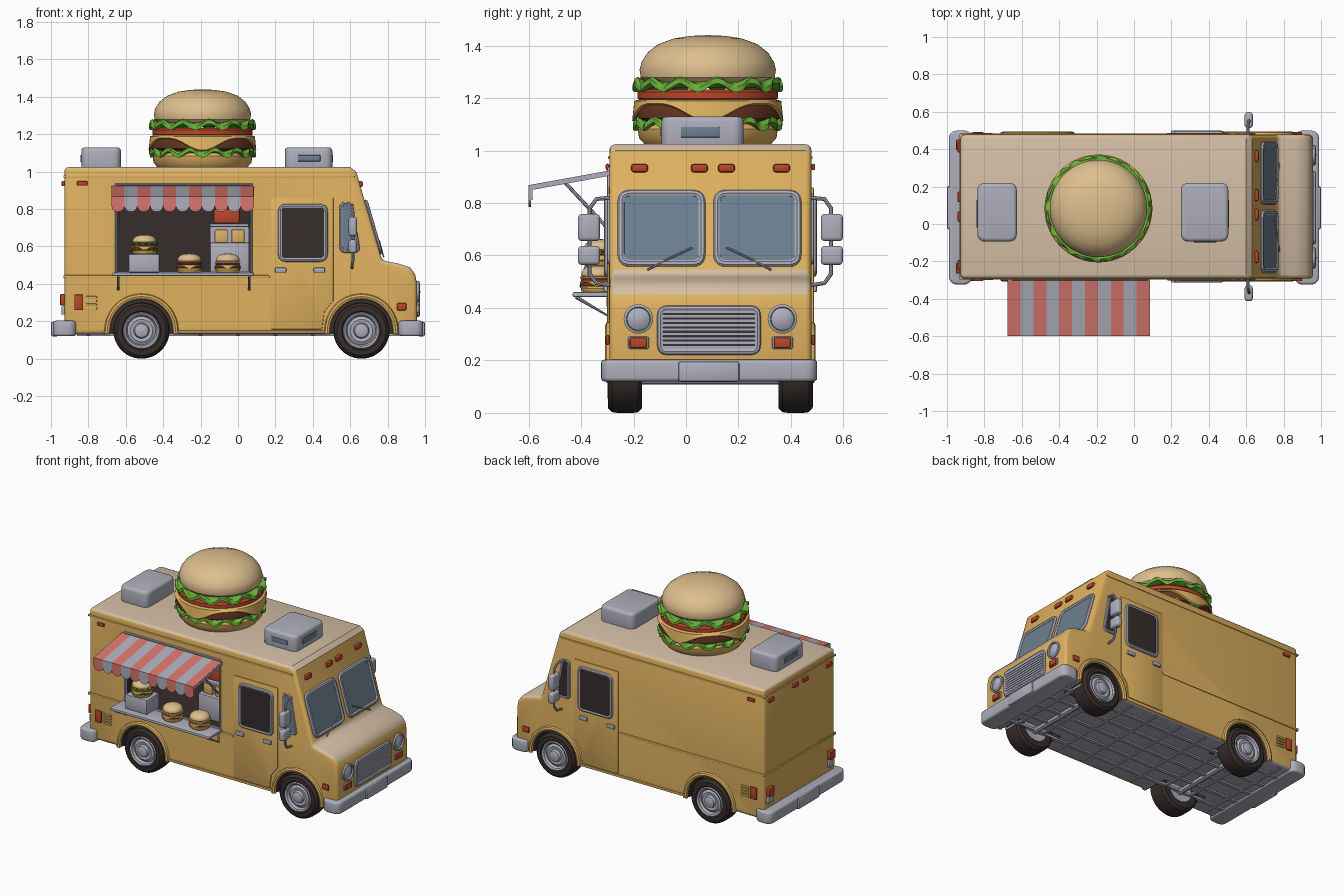
import bpy, bmesh, math
from math import sin, cos, pi, radians
from mathutils import Vector, Matrix

if "Cube" in bpy.data.objects:
    bpy.data.objects.remove(bpy.data.objects["Cube"])

YC, H = 0.093, 0.385                      # truck centre line and half width
WHEELS = (-0.516, 0.66)

def material(name, rgb):
    m = bpy.data.materials.new(name)
    lin = [(c / 255 / 12.92) if c < 10 else ((c / 255 + 0.055) / 1.055) ** 2.4 for c in rgb]
    m.diffuse_color = (*lin, 1)
    m.use_nodes = True
    m.node_tree.nodes["Principled BSDF"].inputs["Base Color"].default_value = m.diffuse_color
    return m

YELLOW = material("yellow paint", (224, 178, 96))
CREAM = material("cream", (212, 191, 165))
METAL = material("light metal", (174, 175, 188))
DARK = material("dark rubber", (54, 45, 43))
GLASS = material("blue glass", (108, 128, 144))
RED = material("lamp red", (186, 70, 40))
GREEN = material("lettuce green", (104, 178, 56))
CORAL = material("awning red", (216, 118, 108))
BROWN = material("patty brown", (102, 54, 33))
BUN = material("bun tan", (222, 191, 142))

def add(name, bm, mat):
    bmesh.ops.recalc_face_normals(bm, faces=bm.faces)
    me = bpy.data.meshes.new(name)
    bm.to_mesh(me)
    bm.free()
    me.materials.append(mat)
    ob = bpy.data.objects.new(name, me)
    bpy.context.collection.objects.link(ob)
    return ob

def bevel(bm, width, seg, angle=0.7):
    edges = [e for e in bm.edges if e.calc_face_angle(0) > angle]
    bmesh.ops.bevel(bm, geom=edges, offset=width, segments=seg, profile=0.5, affect='EDGES', clamp_overlap=True)

def prism(name, pts, offset, mat, bev=0, seg=3):
    bm = bmesh.new()
    f = bm.faces.new([bm.verts.new(p) for p in pts])
    ext = bmesh.ops.extrude_face_region(bm, geom=[f], use_keep_orig=True)
    bmesh.ops.translate(bm, vec=offset, verts=[v for v in ext['geom'] if isinstance(v, bmesh.types.BMVert)])
    bmesh.ops.recalc_face_normals(bm, faces=bm.faces)
    if bev:
        bevel(bm, bev, seg)
    return add(name, bm, mat)

def box(name, x0, x1, y0, y1, z0, z1, mat, bev=0, seg=2, corner=0):
    pts = [(x0, y0, z0), (x1, y0, z0), (x1, y1, z0), (x0, y1, z0)]
    return prism(name, rounded(pts, corner) if corner else pts, (0, 0, z1 - z0), mat, bev, seg)

def lathe(name, prof, centre, mat, n=48, scale=1, rot=Matrix()):
    """Revolve a profile of (radius, height); it may be a function of the angle."""
    bm, rings = bmesh.new(), []
    for i in range(n):
        t = 2 * pi * i / n
        pts = prof(t) if callable(prof) else prof
        rings.append([bm.verts.new(Vector(centre) + rot @ Vector((r * cos(t), r * sin(t), z)) * scale) for r, z in pts])
    for a, b in zip(rings, rings[1:] + rings[:1]):
        for j in range(len(a) - 1):
            bm.faces.new((a[j], b[j], b[j + 1], a[j + 1]))
    bmesh.ops.remove_doubles(bm, verts=bm.verts, dist=1e-5)
    return add(name, bm, mat)

def tube(name, pts, r, mat, closed=False):
    cu = bpy.data.curves.new(name, 'CURVE')
    cu.dimensions, cu.bevel_depth, cu.bevel_resolution, cu.use_fill_caps = '3D', r, 2, True
    sp = cu.splines.new('POLY')
    sp.points.add(len(pts) - 1)
    for p, q in zip(sp.points, pts):
        p.co = (*q, 1)
    sp.use_cyclic_u = closed
    tmp = bpy.data.objects.new(name + "_path", cu)
    bpy.context.collection.objects.link(tmp)
    me = bpy.data.meshes.new_from_object(tmp.evaluated_get(bpy.context.evaluated_depsgraph_get()))
    bpy.data.objects.remove(tmp)
    me.materials.clear()
    me.materials.append(mat)
    ob = bpy.data.objects.new(name, me)
    bpy.context.collection.objects.link(ob)
    return ob

def rounded(corners, r, n=5):
    out, c = [], [Vector(p) for p in corners]
    for i, p in enumerate(c):
        a = p + (c[i - 1] - p).normalized() * r
        b = p + (c[(i + 1) % len(c)] - p).normalized() * r
        out += [a * (1 - t) ** 2 + p * 2 * t * (1 - t) + b * t * t for t in (k / n for k in range(n + 1))]
    return out

def window(name, corners, out, glass, r=0.03, w=0.012):
    pts = rounded(corners, r)
    tube(name + "_frame", pts, w, METAL, True)
    prism(name + "_pane", pts, Vector(out) * 0.006, glass)

# ---- body: side profile extruded, then wheel wells and serving hatch cut out
profile = [(-0.928, 0.13), (-0.928, 1.024), (0.60, 1.024), (0.632, 1.0), (0.77, 0.525), (0.86, 0.508),
           (0.92, 0.488), (0.947, 0.452), (0.957, 0.40), (0.958, 0.13)]
body = prism("truck_body", [(x, YC - H, z) for x, z in profile], (0, 2 * H, 0), YELLOW, 0.022)
cutters = [box("hatch_cutter", -0.65, 0.07, -0.4, 0.3, 0.46, 0.93, DARK)]
for wx in WHEELS:
    for s in (-1, 1):
        cutters.append(lathe("well_cutter", [(0, -0.1), (0.17, -0.1), (0.17, 0.1), (0, 0.1)],
                             (wx, YC + s * (H - 0.07), 0.15), DARK, 48, 1, Matrix.Rotation(pi / 2, 3, 'X')))
for c in cutters:
    c.hide_render = True
    m = body.modifiers.new("cut", 'BOOLEAN')
    m.operation, m.object = 'DIFFERENCE', c
bpy.context.view_layer.update()
cut = bpy.data.meshes.new_from_object(body.evaluated_get(bpy.context.evaluated_depsgraph_get()))
body.modifiers.clear()
body.data = cut
for c in cutters:
    bpy.data.objects.remove(c)
cut.materials.clear()
for m in (YELLOW, CREAM, DARK, METAL):
    cut.materials.append(m)
for p in cut.polygons:
    c, n = p.center, p.normal
    inside = abs(c.y - YC) < H - 0.03
    hatch = inside and -0.66 < c.x < 0.08 and 0.45 < c.z < 0.94
    well = inside and any(math.hypot(c.x - w, c.z - 0.15) < 0.18 for w in WHEELS) and c.z > 0.135
    p.material_index = 2 if hatch or well else 3 if n.z < -0.7 and c.z < 0.15 else 1 if n.z > 0.45 and c.z > 0.4 else 0

# ---- body trim, bumpers, underside
box("roof_gutter", -0.934, 0.622, YC - H - 0.005, YC + H + 0.005, 0.968, 0.98, YELLOW, 0.004)
box("belt_trim", -0.934, 0.17, YC - H - 0.005, YC + H + 0.005, 0.43, 0.446, YELLOW, 0.004)
box("sill_trim", -0.33, 0.47, YC - H - 0.006, YC + H + 0.006, 0.135, 0.15, YELLOW, 0.004)
box("rear_bumper", -0.99, -0.865, -0.324, 0.50, 0.12, 0.203, METAL, 0.014, 3, 0.05)
box("front_bumper", 0.857, 0.99, -0.324, 0.50, 0.12, 0.203, METAL, 0.014, 3, 0.05)
for x, nm in ((-1.0, "rear"), (0.96, "front")):
    box(nm + "_bumper_plate", x, x + 0.04, -0.03, 0.204, 0.118, 0.198, METAL, 0.012)
for i in range(5):
    y = YC + (i - 2) * 0.13
    box("floor_rail", -0.86, 0.86, y - 0.012, y + 0.012, 0.12, 0.135, METAL)
for i in range(9):
    x = -0.8 + i * 0.2
    box("floor_rib", x - 0.01, x + 0.01, YC - 0.36, YC + 0.36, 0.124, 0.135, METAL)

# ---- wheels, axles, arches
tire = [(0.09, -0.065), (0.132, -0.065), (0.147, -0.05), (0.15, -0.03), (0.15, 0.03), (0.147, 0.05),
        (0.132, 0.065), (0.105, 0.066), (0.094, 0.055)]
hub = [(0, -0.05), (0.094, -0.06), (0.1, 0.058), (0.094, 0.067), (0.084, 0.062), (0.076, 0.045), (0.06, 0.055),
       (0.042, 0.052), (0.036, 0.07), (0.02, 0.076), (0, 0.076)]
for wx, nm in zip(WHEELS, ("rear", "front")):
    tube(nm + "_axle", [(wx, YC - 0.33, 0.13), (wx, YC + 0.33, 0.13)], 0.022, METAL)
    for s in (-1, 1):
        c = (wx, YC + s * 0.325, 0.15)
        rot = Matrix.Rotation(-s * pi / 2, 3, 'X')
        lathe(nm + "_tire", tire, c, DARK, 48, 1, rot)
        lathe(nm + "_hub", hub, c, METAL, 32, 1, rot)
        arch = [(wx + 0.182 * cos(t), YC + s * H, 0.15 + 0.182 * sin(t)) for t in (pi * k / 20 for k in range(21))]
        tube(nm + "_arch", [(wx + 0.185, YC + s * H, 0.132)] + arch + [(wx - 0.185, YC + s * H, 0.132)], 0.016, YELLOW)

# ---- both sides: doors, windows, lamps, mirrors
for s, nm in ((-1, "right"), (1, "left")):
    Y = YC + s * H
    out = (0, s, 0)
    def slab(name, x0, x1, z0, z1, d, mat, bev=0.004):
        return box(name, x0, x1, min(Y, Y + s * d), max(Y, Y + s * d), z0, z1, mat, bev)
    door = [(0.176, 0.157), (0.45, 0.157), (0.462, 0.25), (0.51, 0.31), (0.51, 0.86), (0.176, 0.86)]
    prism(nm + "_door", [(x, Y, z) for x, z in door], (0, s * 0.009, 0), YELLOW, 0.004, 2)
    Yd = Y + s * 0.009
    window(nm + "_door_window", [(0.226, Yd, 0.815), (0.468, Yd, 0.815), (0.468, Yd, 0.53), (0.226, Yd, 0.53)], out, DARK)
    window(nm + "_quarter_window", [(0.552, Y, 0.83), (0.60, Y, 0.83), (0.645, Y, 0.575), (0.552, Y, 0.575)], out,
           GLASS if s < 0 else DARK, 0.025, 0.01)
    for x in (0.228, 0.435):
        slab(nm + "_door_handle", x - 0.03, x + 0.03, 0.46, 0.487, 0.022, METAL, 0.006)
    slab(nm + "_tail_side_lamp", -0.875, -0.828, 0.26, 0.342, 0.012, RED)
    for k in range(4):
        slab(nm + "_louvre", -0.815, -0.755, 0.262 + k * 0.02, 0.274 + k * 0.02, 0.008, YELLOW, 0.002)
    slab(nm + "_rear_marker", -0.86, -0.805, 0.925, 0.95, 0.014, RED, 0.006)
    slab(nm + "_front_side_lamp", 0.85, 0.9, 0.258, 0.298, 0.014, RED, 0.008)
    bar = [(0.61, Y, 0.82), (0.61, Y + s * 0.05, 0.815), (0.615, Y + s * 0.075, 0.78), (0.615, Y + s * 0.075, 0.53),
           (0.61, Y + s * 0.05, 0.495), (0.61, Y, 0.487)]
    tube(nm + "_mirror_bar", bar, 0.008, METAL)
    for z0, z1 in ((0.655, 0.758), (0.564, 0.636)):
        ya, yb = sorted((Y + s * 0.036, Y + s * 0.12))
        box(nm + "_mirror", 0.592, 0.635, ya, yb, z0, z1, METAL, 0.014, 3)
    # tail lamps on the rear face
    yr = YC + s * 0.33
    box(nm + "_tail_lamp", -0.952, -0.92, yr - 0.028, yr + 0.028, 0.285, 0.345, RED, 0.006)
    box(nm + "_reverse_lamp", -0.945, -0.92, yr - 0.028, yr + 0.028, 0.235, 0.28, METAL, 0.006)
    # headlights and turn signals
    yh = YC + s * 0.2745
    lathe(nm + "_headlight", [(0.056, 0), (0.056, 0.02), (0.046, 0.024), (0.043, 0.014), (0.025, 0.024), (0, 0.027)],
          (0.948, yh, 0.358), METAL, 32, 1, Matrix.Rotation(pi / 2, 3, 'Y'))
    box(nm + "_turn_signal_base", 0.95, 0.966, yh - 0.04, yh + 0.04, 0.243, 0.291, METAL, 0.007)
    box(nm + "_turn_signal", 0.95, 0.974, yh - 0.033, yh + 0.033, 0.247, 0.287, RED, 0.007)

# ---- front: windscreens, wipers, grille, roof lamps
wx = lambda z: 0.772 - (z - 0.525) * 0.29
for y0, y1, nm in ((-0.247, 0.06, "right"), (0.118, 0.426, "left")):
    window(nm + "_windscreen", [(wx(z), y, z) for y, z in ((y0, 0.836), (y1, 0.836), (y1, 0.57), (y0, 0.57))],
           (0.96, 0, 0.28), GLASS, 0.035, 0.014)
for a, b in ((-0.147, 0.025), (0.325, 0.154)):
    tube("wiper", [(wx(0.545) + 0.012, a, 0.545), (wx(0.6) + 0.016, (a + b) / 2, 0.59), (wx(0.63) + 0.014, b, 0.63)], 0.004, METAL)
window("grille", [(0.96, y, z) for y, z in ((-0.097, 0.396), (0.272, 0.396), (0.272, 0.234), (-0.097, 0.234))], (0.5, 0, 0), DARK, 0.025, 0.013)
for k in range(9):
    z = 0.244 + k * 0.0168
    box("grille_slat", 0.95, 0.97, -0.095, 0.27, z, z + 0.0125, METAL)
for y in (-0.177, 0.051, 0.154, 0.364):
    box("front_roof_lamp", 0.62, 0.668, y - 0.032, y + 0.032, 0.917, 0.949, RED, 0.01)
for y in (-0.22, 0.04, 0.145, 0.41):
    box("rear_roof_lamp", -0.944, -0.92, y - 0.028, y + 0.028, 0.922, 0.95, RED, 0.008)

# ---- roof vents
for x0, x1, nm in ((-0.838, -0.626, "rear"), (0.25, 0.505, "front")):
    box(nm + "_vent", x0, x1, -0.094, 0.22, 1.0, 1.13, METAL, 0.02, 3, 0.045)
box("front_vent_slot_side", 0.32, 0.44, -0.098, -0.09, 1.055, 1.088, GLASS, 0.003)
box("front_vent_slot", 0.5, 0.508, -0.02, 0.13, 1.05, 1.09, GLASS, 0.003)
box("rear_vent_slot", -0.842, -0.833, -0.02, 0.13, 1.05, 1.09, GLASS, 0.003)

# ---- burgers
def lettuce(z, k):
    def f(t):
        w, r = 0.014 * sin(k * t), 0.281 + 0.006 * cos(2 * k * t + 1)
        return [(0, z + 0.01), (0.235, z + 0.012), (0.27, z + w + 0.016), (r, z + w * 1.2 + 0.008), (r, z + w * 1.2 - 0.012),
                (0.265, z + w - 0.012), (0.235, z - 0.01), (0, z - 0.01)]
    return f

def cheese(t):
    d = 0.157 - 0.065 * (0.5 + 0.5 * cos(4 * t)) ** 1.6
    return [(0, 0.172), (0.26, 0.172), (0.28, 0.166), (0.288, d), (0.28, d - 0.006), (0.272, 0.152), (0, 0.152)]

def burger(name, c, s, n, salad=True):
    parts = [("bottom_bun", [(0, 0), (0.24, 0), (0.262, 0.025), (0.267, 0.06), (0.25, 0.085), (0, 0.085)], YELLOW),
             ("low_lettuce", lettuce(0.08, 13), GREEN),
             ("patty", [(0, 0.085), (0.25, 0.085), (0.276, 0.1), (0.279, 0.14), (0.27, 0.16), (0, 0.16)], BROWN),
             ("cheese", cheese, YELLOW),
             ("tomato", [(0, 0.168), (0.255, 0.168), (0.268, 0.176), (0.268, 0.2), (0.255, 0.21), (0, 0.21)], RED),
             ("top_lettuce", lettuce(0.228, 12), GREEN),
             ("top_bun", [(0, 0.235), (0.235, 0.235), (0.255, 0.255), (0.26, 0.285), (0.252, 0.315), (0.23, 0.35),
                          (0.19, 0.382), (0.13, 0.404), (0.065, 0.414), (0, 0.417)], BUN)]
    for part, prof, mat in parts:
        if "lettuce" in part and not salad:
            prof, mat = [(r, z) for r, z in lettuce(0.08 if "low" in part else 0.228, 0)(0)], YELLOW
        lathe(name + "_" + part, prof, c, mat, n, s)

burger("roof_burger", (-0.19, 0.083, 1.023), 1, 120)
for c in ((-0.26, -0.335, 0.46), (-0.055, -0.335, 0.46), (-0.5, -0.325, 0.56)):
    burger("small_burger", c, 0.245, 60, c[2] > 0.5)

# ---- serving hatch: counter, frame, kitchen items
box("counter", -0.672, 0.085, -0.432, -0.27, 0.442, 0.46, METAL, 0.005)
tube("hatch_frame", [(x, YC - H, z) for x, z in ((-0.65, 0.46), (0.07, 0.46), (0.07, 0.93), (-0.65, 0.93))], 0.01, METAL, True)
for x in (-0.64, 0.06):
    tube("counter_bracket", [(x, -0.42, 0.442), (x, -0.297, 0.37), (x, -0.297, 0.44)], 0.007, METAL)
    tube("awning_strut", [(x, -0.463, 0.88), (x, -0.3, 0.705)], 0.007, METAL)
box("warming_box", -0.585, -0.42, -0.39, -0.25, 0.46, 0.56, METAL, 0.008)
box("kitchen_stand", -0.15, 0.06, -0.22, -0.04, 0.46, 0.62, METAL, 0.006)
for x in (-0.125, -0.035):
    box("snack_box", x, x + 0.07, -0.2, -0.1, 0.62, 0.69, YELLOW, 0.006)
box("kitchen_shelf", -0.15, 0.06, -0.22, -0.04, 0.705, 0.722, METAL, 0.004)
box("shelf_back", -0.15, 0.06, -0.05, -0.04, 0.62, 0.71, METAL)
box("sauce_crate", -0.13, 0.01, -0.2, -0.08, 0.722, 0.8, RED, 0.01)

# ---- striped awning with scalloped valance and metal end rails
sw = 0.759 / 11
for i in range(11):
    x0, x1 = -0.676 + i * sw, -0.676 + (i + 1) * sw
    mat = METAL if i % 2 else CORAL
    prism("awning_stripe", [(x0, -0.285, 0.925), (x1, -0.285, 0.925), (x1, -0.6, 0.868), (x0, -0.6, 0.868)], (0, 0, -0.012), mat)
    arc = [((x0 + x1) / 2 - sw / 2 * cos(t), -0.6, 0.817 - sw / 2 * 0.92 * sin(t)) for t in (pi * k / 10 for k in range(11))]
    prism("awning_valance", [(x1, -0.6, 0.866), (x0, -0.6, 0.866)] + arc, (0, 0.01, 0), mat)
for x in (-0.676, 0.081):
    prism("awning_rail", [(x, -0.285, 0.923), (x, -0.598, 0.866), (x, -0.598, 0.812), (x, -0.586, 0.812), (x, -0.586, 0.85),
                          (x, -0.285, 0.905)], (0.004, 0, 0), METAL)

# ---- smooth shading with sharp edges kept
bpy.ops.object.select_all(action='SELECT')
bpy.context.view_layer.objects.active = body
bpy.ops.object.shade_smooth_by_angle(angle=radians(35))
